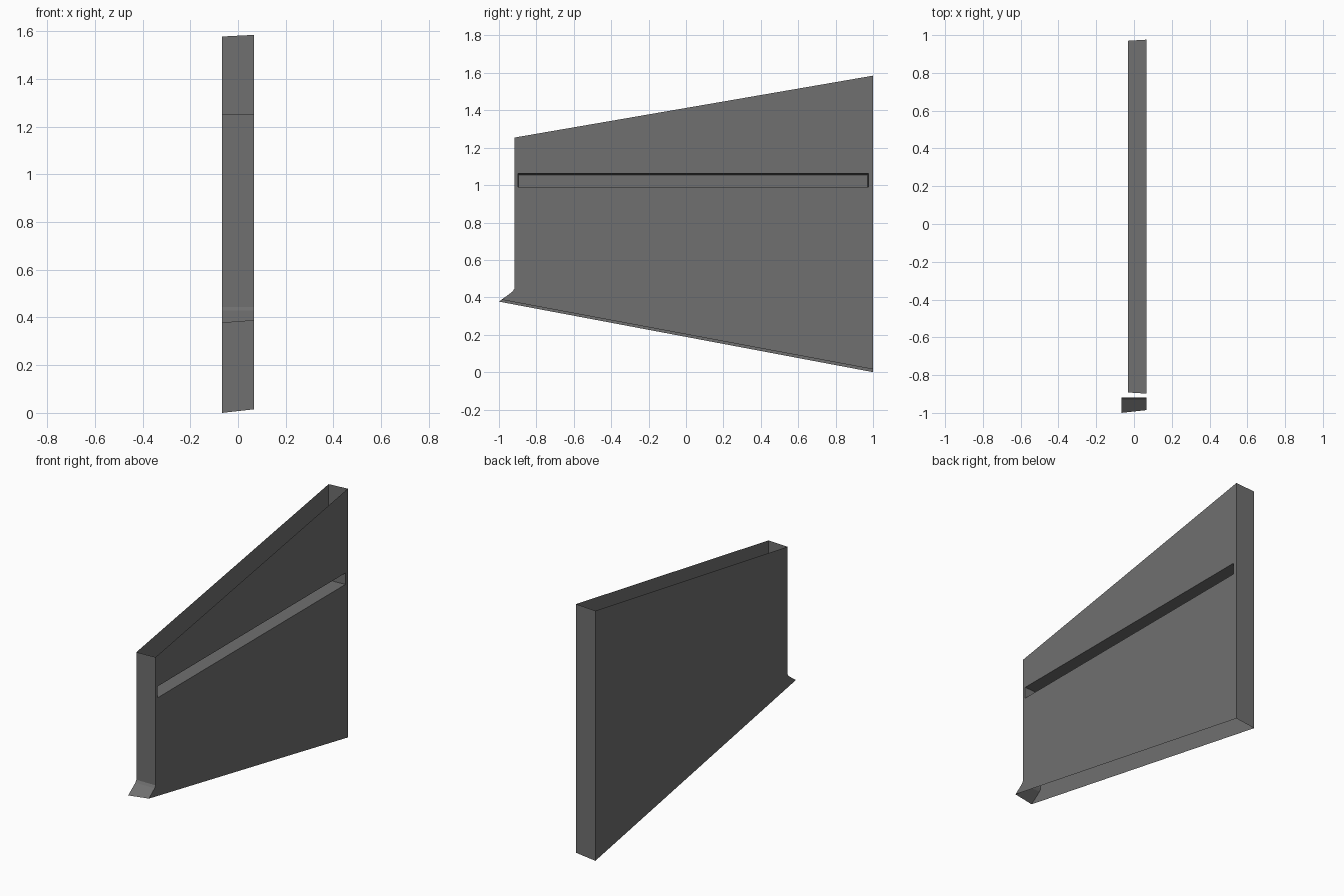
import bpy, bmesh

if "Cube" in bpy.data.objects:
    bpy.data.objects.remove(bpy.data.objects["Cube"])

HALF = 0.067
bm = bmesh.new()


def verts(x, points):
    return [bm.verts.new((x, y, z)) for y, z in points]


# side outlines: back bottom, back top, front top, then down the flared front lip
left = verts(-HALF, [(1, 0), (1, 1.578), (-0.918, 1.25),
                     (-0.918, 0.445), (-0.928, 0.43), (-1, 0.377)])
right = verts(HALF, [(1, 0.015), (1, 1.585), (-0.918, 1.254),
                     (-0.918, 0.445), (-0.928, 0.43), (-0.985, 0.387)])

# plain left side
bm.faces.new(left)

# back wall and flared front wall; top and bottom stay open
for a in (0, 2, 3, 4):
    bm.faces.new((left[a], right[a], right[a + 1], left[a + 1]))

# groove mouth and its slightly tapered inner end
mouth = verts(HALF, [(0.976, 0.99), (0.976, 1.062), (-0.898, 1.062), (-0.898, 0.99)])
inner = verts(-0.032, [(0.97, 0.99), (0.97, 1.053), (-0.892, 1.053), (-0.892, 0.99)])
for i in range(4):
    j = (i + 1) % 4
    bm.faces.new((mouth[i], mouth[j], inner[j], inner[i]))
bm.faces.new(inner)

# right side around the groove
bm.faces.new((right[0], right[1], mouth[1], mouth[0]))
bm.faces.new((right[1], right[2], mouth[2], mouth[1]))
bm.faces.new((right[2], right[3], mouth[3], mouth[2]))
bm.faces.new((right[3], right[4], right[5], right[0], mouth[0], mouth[3]))

bmesh.ops.recalc_face_normals(bm, faces=bm.faces[:])
# triangulate the concave polygons cleanly
bmesh.ops.triangulate(bm, faces=[f for f in bm.faces if len(f.verts) > 4])

mesh = bpy.data.meshes.new("hollow_panel")
bm.to_mesh(mesh)
bm.free()
panel = bpy.data.objects.new("hollow_panel", mesh)
bpy.context.collection.objects.link(panel)

# dark grey finish
dark = bpy.data.materials.new("dark_grey")
dark.diffuse_color = (0.16, 0.16, 0.16, 1)
dark.use_nodes = True
dark.node_tree.nodes["Principled BSDF"].inputs["Base Color"].default_value = dark.diffuse_color
mesh.materials.append(dark)
